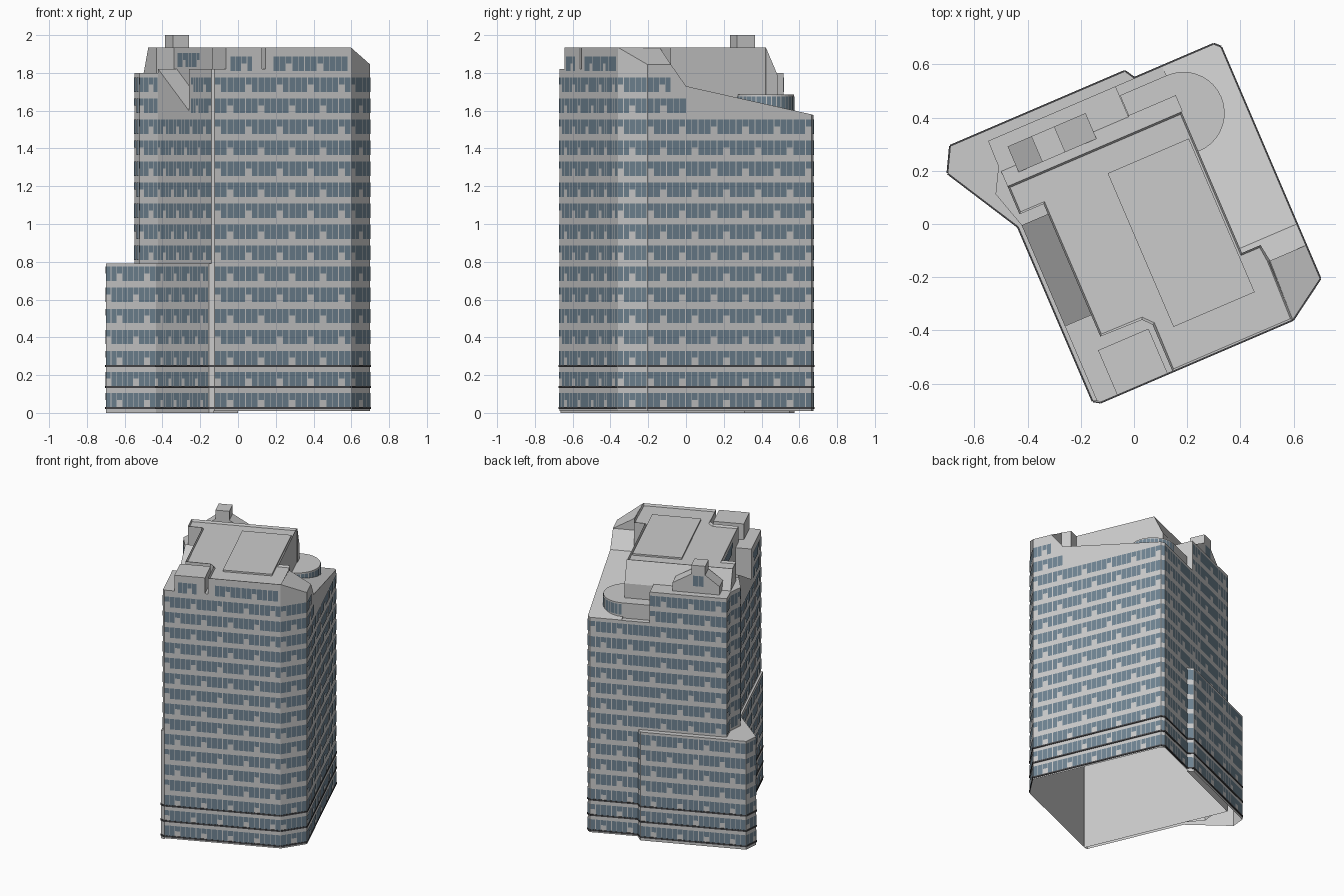
import bpy, bmesh, math

if "Cube" in bpy.data.objects:
    bpy.data.objects.remove(bpy.data.objects["Cube"])

TURN = math.radians(23.2)      # the plan is drawn square, then turned
FLOOR, WIN_H = 0.1113, 0.076


def material(name, rgb):
    m = bpy.data.materials.new(name)
    m.diffuse_color = (*rgb, 1)
    m.use_nodes = True
    m.node_tree.nodes["Principled BSDF"].inputs["Base Color"].default_value = m.diffuse_color
    return m


glass = material("glass", (0.16, 0.23, 0.29))
dark = material("dark_trim", (0.06, 0.06, 0.065))


def finish(name, bm, mat=None):
    me = bpy.data.meshes.new(name)
    bm.to_mesh(me)
    bm.free()
    ob = bpy.data.objects.new(name, me)
    bpy.context.collection.objects.link(ob)
    ob.rotation_euler.z = TURN
    if mat:
        me.materials.append(mat)
    return ob


def prism(name, pts, z0, tops, rim=0, mat=None):
    """Plan outline (counter-clockwise) raised to one height or a height per corner."""
    if not isinstance(tops, (list, tuple)):
        tops = [tops] * len(pts)
    bm = bmesh.new()
    lo = [bm.verts.new((u, v, z0)) for u, v in pts]
    hi = [bm.verts.new((u, v, z)) for (u, v), z in zip(pts, tops)]
    n = len(pts)
    for i in range(n):
        j = (i + 1) % n
        bm.faces.new((lo[i], lo[j], hi[j], hi[i]))
    top = bm.faces.new(hi)
    if rim:
        bm.normal_update()
        bmesh.ops.inset_region(bm, faces=[top], thickness=rim, depth=-0.015)
    return finish(name, bm, mat)


def rect(u0, u1, v0, v1):
    return [(u0, v0), (u1, v0), (u1, v1), (u0, v1)]


def windows(name, runs):
    """Rows of panes; each run is (start, end, list of sill heights)."""
    bm = bmesh.new()
    for p, q, sills in runs:
        length = math.dist(p, q)
        du, dv = (q[0] - p[0]) / length, (q[1] - p[1]) / length
        count = max(1, round(length / 0.036))
        step = length / count
        for row, z in enumerate(sills):
            for i in range(count):
                short = (i + 2 * (row % 2)) % 5 == 2 and count > 2
                low = z + (WIN_H * 0.52 if short else 0)
                a, b = i * step + 0.002, (i + 1) * step - 0.002
                quad = [(a, low), (b, low), (b, z + WIN_H), (a, z + WIN_H)]
                bm.faces.new([bm.verts.new((p[0] + du * s + dv * 0.003,
                                            p[1] + dv * s - du * 0.003, h))
                              for s, h in quad])
    return finish(name, bm, glass)


def rows(a, b):
    return [0.03 + FLOOR * i for i in range(a, b)]


def ledge(name, path, z):
    bm = bmesh.new()
    for p, q in zip(path, path[1:]):
        length = math.dist(p, q)
        nu, nv = (q[1] - p[1]) / length * 0.005, -(q[0] - p[0]) / length * 0.005
        s = [[bm.verts.new((c[0] + nu * k, c[1] + nv * k, h))
              for k, h in ((0, z), (1, z), (1, z + 0.011), (0, z + 0.011))] for c in (p, q)]
        for i in range(3):
            bm.faces.new((s[0][i], s[1][i], s[1][i + 1], s[0][i + 1]))
    finish(name, bm, dark)


# Main plan corners
C, B, A2, A = (0.407, -0.566), (0.562, -0.464), (0.562, 0.483), (0.542, 0.503)
N1, N2, N3, F2 = (-0.381, 0.503), (-0.383, 0.40), (-0.434, 0.308), (-0.39, 0.162)
E2, D = (-0.39, -0.555), (-0.379, -0.566)
E, F, G, H = (-0.404, -0.55), (-0.404, 0.162), (-0.568, 0.451), (-0.519, 0.541)
I, I2 = (0.194, 0.541), (0.217, 0.503)

# Tower shaft and low rear wing, both open underneath
prism("tower_shaft", [C, B, A2, A, N1, N2, N3, F2, E2, D], 0.01, 1.575)
prism("rear_wing", [E, (-0.38, -0.56), (-0.38, 0.5), I2, I, H, G, F], 0.0, 0.79)

# Top storeys
prism("main_roof_block",
      [(-0.085, -0.566), C, (0.4155, -0.325), (0.406, -0.26), (0.33, -0.26),
       (0.33, 0.317), (-0.381, 0.317), (-0.381, 0.203), (-0.283, 0.203),
       (-0.283, -0.339), (-0.114, -0.343), (-0.085, -0.375)], 1.575, 1.935, rim=0.01)
prism("roof_platform", rect(-0.016, 0.316, -0.414, 0.214), 1.9, 1.932)
prism("corner_terrace",
      [D, (-0.08, -0.566), (-0.08, -0.33), (-0.28, -0.33), (-0.28, -0.25),
       (-0.39, -0.25), E2], 1.575, 1.82)
prism("corner_block", rect(-0.311, -0.105, -0.566, -0.383), 1.8, 1.935)
prism("west_slope", rect(-0.39, -0.28, -0.25, 0.162), 1.575, [1.6, 1.6, 1.82, 1.82])
prism("north_terrace",
      [(0.14, 0.317), (0.14, 0.503), N1, N2, N3, F2, (-0.28, 0.162), (-0.28, 0.317)],
      1.575, 1.80)
prism("north_mansard", rect(-0.381, 0.335, 0.317, 0.383), 1.575,
      [1.934, 1.934, 1.79, 1.79])
prism("southeast_shoulder", [C, B, (0.562, -0.328), (0.41, -0.328)], 1.575,
      [1.935, 1.845, 1.845, 1.935])
prism("east_step", rect(0.33, 0.562, -0.328, -0.241), 1.575, [1.845, 1.845, 1.73, 1.73])
prism("east_slope", [(0.33, -0.241), (0.562, -0.241), A2, A, (0.33, 0.503)], 1.575,
      [1.73, 1.73, 1.58, 1.577, 1.577])

# Rounded lounge on the northeast corner
arc = [(0.335 + 0.155 * math.cos(t), 0.31 + 0.155 * math.sin(t))
       for t in (math.radians(-90 + 10 * k) for k in range(19))]
prism("rounded_lounge", arc + [(0.142, 0.465), (0.142, 0.31)], 1.575, 1.685)

# Plant house on the north terrace: low sides and a taller middle
plant = [(-0.322, -0.225, 1.86, 1.935), (-0.225, -0.131, 2.0, 2.0),
         (-0.131, -0.003, 1.935, 1.86)]
for k, (u0, u1, za, zb) in enumerate(plant):
    prism(f"plant_house_{k + 1}", rect(u0, u1, 0.35, 0.455), 1.79, [za, zb, zb, za])

# Windows
windows("tower_windows", [
    (D, C, rows(0, 16)), (C, B, rows(0, 16)),
    (B, A2, rows(0, 14)), (B, (0.562, -0.241), rows(14, 15)),
    (B, (0.562, -0.328), rows(15, 16)),
    (A2, A, rows(0, 14)), (A, I2, rows(0, 14)),
    (I2, (0.14, 0.503), rows(7, 14)), ((0.14, 0.503), N1, rows(7, 16)),
    (N1, N2, rows(7, 16)), (N2, N3, rows(7, 16)), (N3, F2, rows(7, 16)),
    (F2, E2, rows(7, 14)), ((-0.39, -0.28), E2, rows(14, 16))])
windows("wing_windows", [(I2, I, rows(0, 7)), (I, H, rows(0, 7)), (H, G, rows(0, 7)),
                         (G, F, rows(0, 7)), (F, E, rows(0, 7))])
windows("top_windows", [
    ((-0.29, -0.566), (-0.16, -0.566), [1.81]), ((-0.04, -0.566), (0.39, -0.566), [1.81]),
    ((-0.283, 0.15), (-0.283, -0.15), [1.83]),
    ((-0.14, 0.455), (-0.216, 0.455), [1.85])])
windows("lounge_windows", [(p, q, [1.60]) for p, q in zip(arc, arc[1:])])

# Dark ledges round the lowest floors
for k in range(3):
    ledge(f"ledge_{k + 1}", [E, D, C, B, A2, A, I2, I, H, G, F, E], 0.02 + FLOOR * k)
